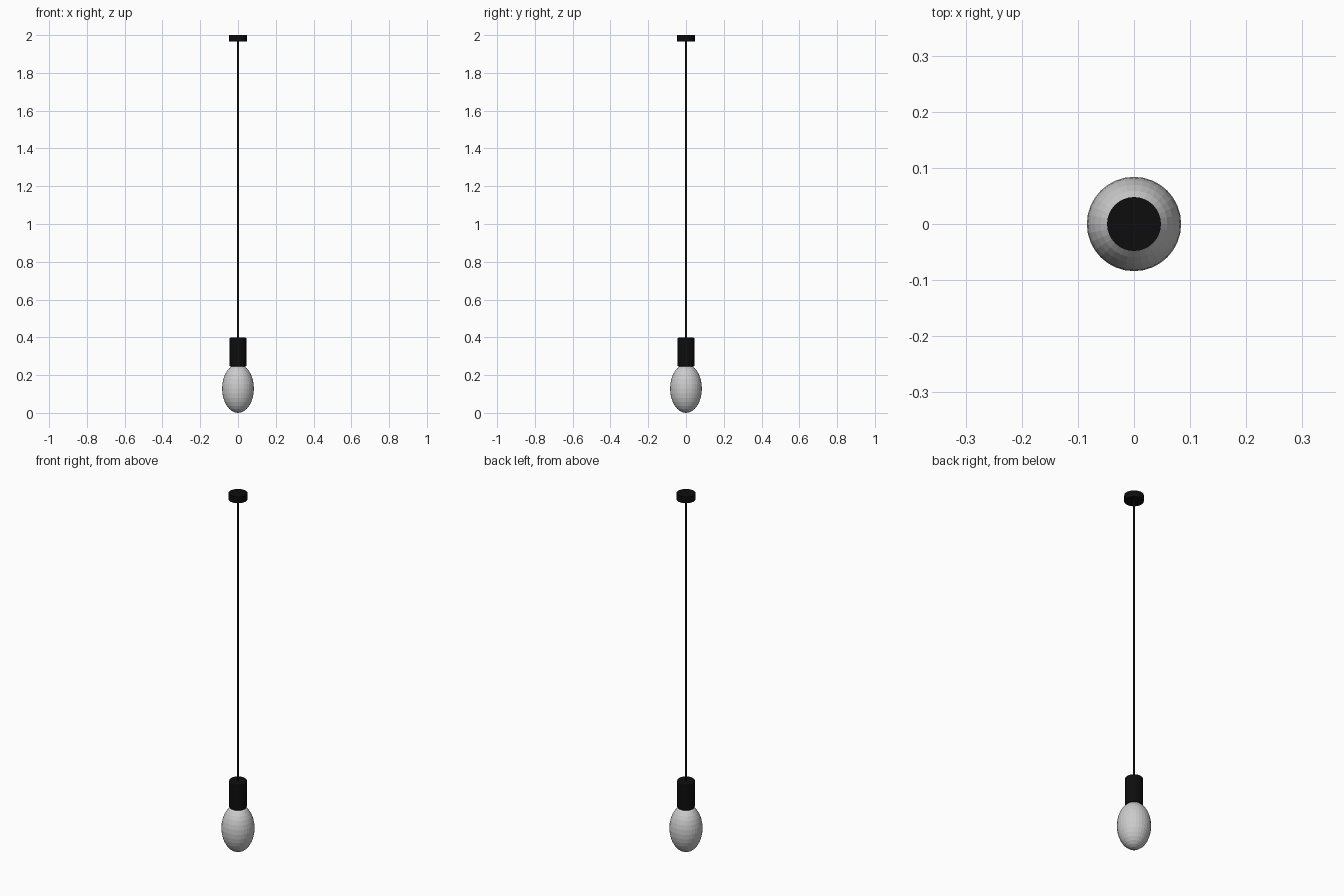
import bpy, math

if "Cube" in bpy.data.objects:
    bpy.data.objects.remove(bpy.data.objects["Cube"])

black = bpy.data.materials.new("black")
black.diffuse_color = (0.004, 0.004, 0.004, 1)
black.use_nodes = True
black.node_tree.nodes["Principled BSDF"].inputs["Base Color"].default_value = black.diffuse_color


def rod(name, radius, z0, z1, sides=32, bevel=0.0):
    """Upright black cylinder between two heights."""
    bpy.ops.mesh.primitive_cylinder_add(vertices=sides, radius=radius, depth=z1 - z0,
                                        location=(0, 0, (z0 + z1) / 2))
    ob = bpy.context.object
    ob.name = name
    ob.data.materials.append(black)
    if bevel:
        mod = ob.modifiers.new("rounded_rims", 'BEVEL')
        mod.width = bevel
        mod.segments = 3
        mod.limit_method = 'ANGLE'
        mod.angle_limit = math.radians(40)
    bpy.ops.object.shade_smooth_by_angle(angle=math.radians(35))
    return ob


# Ceiling mount, cord and lamp holder
rod("ceiling_mount", 0.048, 1.965, 2.0)
rod("cord", 0.006, 0.39, 1.97, sides=16)
rod("lamp_holder", 0.045, 0.245, 0.398, bevel=0.006)

# Egg-shaped bulb, its top tucked into the holder
bpy.ops.mesh.primitive_uv_sphere_add(segments=32, ring_count=16, radius=1,
                                     location=(0, 0, 0.129))
bulb = bpy.context.object
bulb.name = "bulb"
bulb.scale = (0.084, 0.084, 0.129)
bpy.ops.object.transform_apply(location=False, rotation=False, scale=True)
